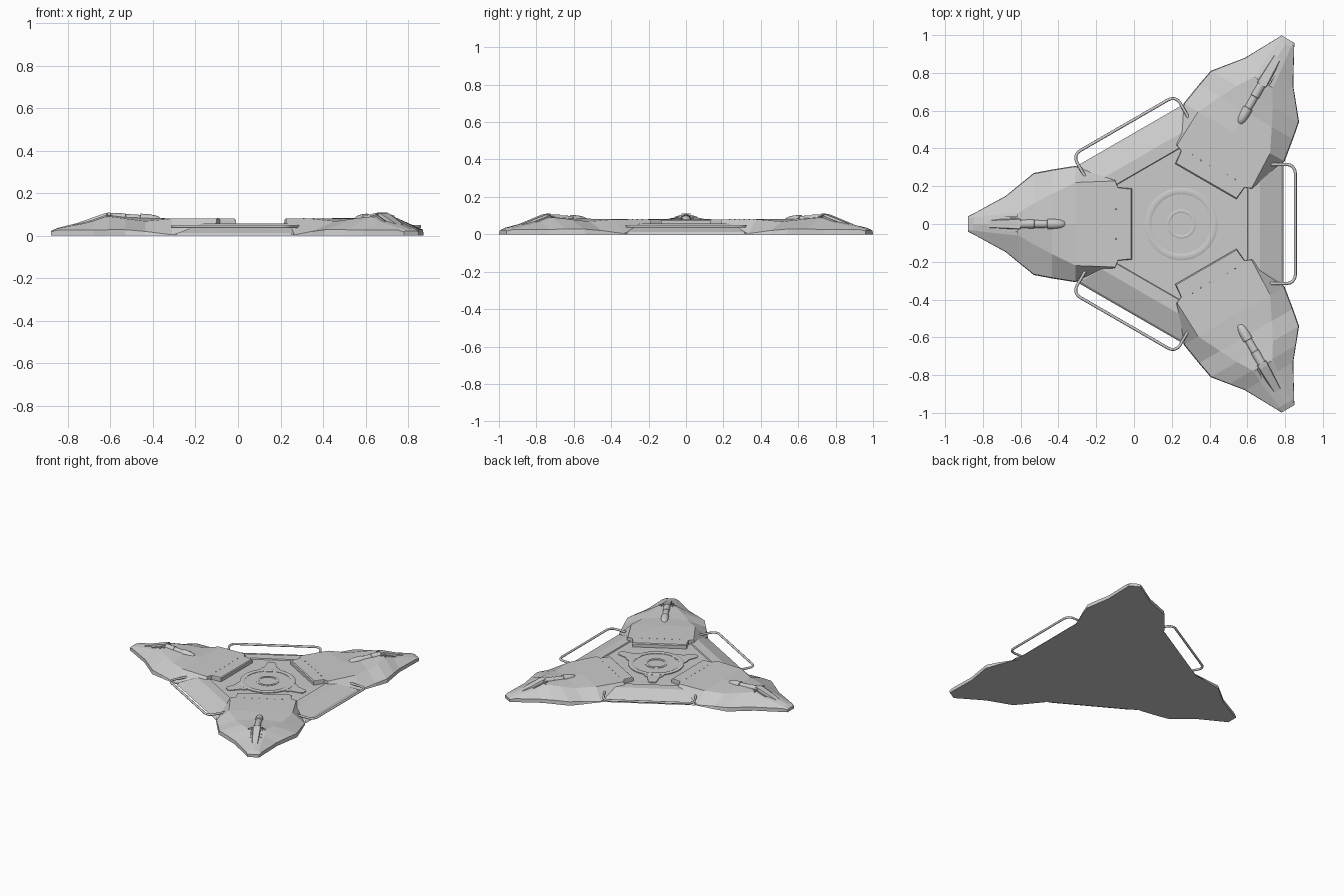
import bpy, bmesh
from math import pi, cos, sin, radians
from mathutils import Matrix, Vector

if "Cube" in bpy.data.objects:
    bpy.data.objects.remove(bpy.data.objects["Cube"])

CENTRE = Matrix.Translation((0.25, 0, 0))   # axis of the threefold symmetry


def finish(name, bm, turn=0.0, smooth=False):
    bmesh.ops.recalc_face_normals(bm, faces=bm.faces)
    me = bpy.data.meshes.new(name)
    bm.to_mesh(me)
    bm.free()
    ob = bpy.data.objects.new(name, me)
    bpy.context.collection.objects.link(ob)
    ob.matrix_world = CENTRE @ Matrix.Rotation(turn, 4, 'Z')
    if smooth:
        bpy.context.view_layer.objects.active = ob
        ob.select_set(True)
        bpy.ops.object.shade_smooth_by_angle(angle=radians(35))
        ob.select_set(False)
    return ob


def loft(bm, rings, caps=True):
    rows = [[bm.verts.new(p) for p in r] for r in rings]
    n = len(rows[0])
    for a, b in zip(rows, rows[1:]):
        for i in range(n):
            j = (i + 1) % n
            bm.faces.new((a[i], a[j], b[j], b[i]))
    if caps:
        bm.faces.new(rows[0])
        bm.faces.new(rows[-1])
    else:
        for i in range(n):
            j = (i + 1) % n
            bm.faces.new((rows[-1][i], rows[-1][j], rows[0][j], rows[0][i]))


def circle(r, z, n=48):
    return [(r * cos(2 * pi * i / n), r * sin(2 * pi * i / n), z) for i in range(n)]


def lathe_ring(name, profile):
    bm = bmesh.new()
    loft(bm, [circle(r, z) for r, z in profile], caps=False)
    return finish(name, bm, smooth=True)


# base: bevelled hexagonal body with a shallow sunken floor
corners = []
for k in range(3):
    for v in (-0.312, 0.312):
        p = Matrix.Rotation(pi + k * 2 * pi / 3, 3, 'Z') @ Vector((0.545, v, 0))
        corners.append(p)
bm = bmesh.new()
loft(bm, [[(p.x * s, p.y * s, z) for p in corners]
          for s, z in ((1, 0), (0.98, 0.012), (0.77, 0.058), (0.652, 0.058), (0.645, 0.05))])
finish("base_body", bm)

# arm stations: distance out, foot half width, edge height, crest half width, crest height, middle height
stations = [
    (0.260, 0.190, 0.074, 0.186, 0.074, 0.074),
    (0.266, 0.190, 0.075, 0.184, 0.080, 0.080),
    (0.335, 0.196, 0.075, 0.192, 0.080, 0.080),
    (0.350, 0.235, 0.060, 0.228, 0.080, 0.080),
    (0.560, 0.308, 0.004, 0.220, 0.080, 0.081),
    (0.685, 0.288, 0.020, 0.158, 0.068, 0.085),
    (0.780, 0.270, 0.028, 0.110, 0.080, 0.089),
    (0.860, 0.205, 0.028, 0.060, 0.090, 0.097),
    (0.930, 0.148, 0.026, 0.055, 0.066, 0.078),
    (1.100, 0.055, 0.026, 0.035, 0.034, 0.036),
    (1.130, 0.040, 0.018, 0.030, 0.022, 0.022),
]


def arm_section(u, foot, edge_z, crest, crest_z, mid_z):
    half = [(foot, 0), (foot * 0.985, edge_z), (crest, crest_z)]
    return ([(u, v, z) for v, z in half] + [(u, 0, mid_z)]
            + [(u, -v, z) for v, z in reversed(half)])


def add_tube(bm, parts, n=20):
    # lofted round body along the arm: distance, height, radius
    loft(bm, [[(u, r * cos(2 * pi * i / n), z + r * sin(2 * pi * i / n)) for i in range(n)]
              for u, z, r in parts])


for k in range(3):
    turn = pi + k * 2 * pi / 3
    # faceted arm
    bm = bmesh.new()
    loft(bm, [arm_section(*s) for s in stations])
    finish(f"arm_{k + 1}", bm, turn)

    # lamp barrel with rounded nose
    bm = bmesh.new()
    add_tube(bm, [(0.86, 0.084, 0.024), (0.78, 0.081, 0.024), (0.778, 0.081, 0.021),
                  (0.71, 0.077, 0.021), (0.708, 0.077, 0.027), (0.67, 0.074, 0.027),
                  (0.64, 0.072, 0.024), (0.62, 0.071, 0.017), (0.61, 0.07, 0.006)])
    finish(f"lamp_barrel_{k + 1}", bm, turn, smooth=True)

    # housing wedge and thin fins behind the barrel
    bm = bmesh.new()
    loft(bm, [[(0.85, -0.032, 0.07), (0.85, 0.032, 0.07), (0.85, 0.024, 0.11), (0.85, -0.024, 0.11)],
              [(0.875, -0.032, 0.07), (0.875, 0.032, 0.07), (0.875, 0.024, 0.106), (0.875, -0.024, 0.106)],
              [(1.02, -0.03, 0.03), (1.02, 0.03, 0.03), (1.02, 0.018, 0.055), (1.02, -0.018, 0.055)]])
    for s in (-1, 1):
        loft(bm, [[(u, s * v, z) for u, z in ((0.84, 0.07), (0.84, 0.098), (0.87, 0.098), (0.95, 0.07), (0.95, 0.05))]
                  for v in (0.034, 0.039)])
        loft(bm, [[(0.862, s * v, 0.07), (0.868, s * v, 0.07), (0.868, s * v, t), (0.862, s * v, t)]
                  for v, t in ((0.02, 0.106), (0.06, 0.094))])
    finish(f"lamp_housing_{k + 1}", bm, turn)

    # row of small bolts on the arm plate
    bm = bmesh.new()
    for i in range(6):
        bmesh.ops.create_cone(bm, cap_ends=True, segments=8, radius1=0.004, radius2=0.003, depth=0.003,
                              matrix=Matrix.Translation((0.345, -0.13 + 0.052 * i, 0.081)))
    finish(f"arm_bolts_{k + 1}", bm, turn)

    # bent side rail
    path = [(0.46, 0.315), (0.56, 0.315)]
    path += [(0.56 + 0.044 * sin(a), 0.271 + 0.044 * cos(a)) for a in (pi / 8, pi / 4, 3 * pi / 8, pi / 2)]
    path += [(x, -y) for x, y in reversed(path)]
    cu = bpy.data.curves.new(f"side_rail_{k + 1}", 'CURVE')
    cu.dimensions = '3D'
    cu.bevel_depth = 0.008
    cu.bevel_resolution = 3
    cu.use_fill_caps = True
    sp = cu.splines.new('POLY')
    sp.points.add(len(path) - 1)
    for pt, (x, y) in zip(sp.points, path):
        pt.co = (x, y, 0.043, 1)
    ob = bpy.data.objects.new(f"side_rail_{k + 1}", cu)
    bpy.context.collection.objects.link(ob)
    ob.matrix_world = CENTRE @ Matrix.Rotation(k * 2 * pi / 3, 4, 'Z')

    # tapered spoke of the floor plate, pointing at the side
    spoke = [(0.15, -0.085), (0.21, -0.06), (0.225, -0.042), (0.295, -0.03), (0.31, -0.018)]
    spoke += [(x, -y) for x, y in reversed(spoke)]
    bm = bmesh.new()
    loft(bm, [[(x, y, z) for x, y in spoke] for z in (0.045, 0.055)])
    finish(f"floor_spoke_{k + 1}", bm, k * 2 * pi / 3)

# round floor plate and its rings
bm = bmesh.new()
loft(bm, [circle(0.17, 0.045), circle(0.17, 0.053)])
finish("floor_disc", bm)
lathe_ring("outer_ring", [(0.158, 0.047), (0.158, 0.056), (0.162, 0.058),
                          (0.188, 0.058), (0.192, 0.056), (0.192, 0.047)])
lathe_ring("inner_ring", [(0.06, 0.05), (0.06, 0.056), (0.063, 0.058),
                          (0.073, 0.058), (0.077, 0.056), (0.077, 0.05)])
